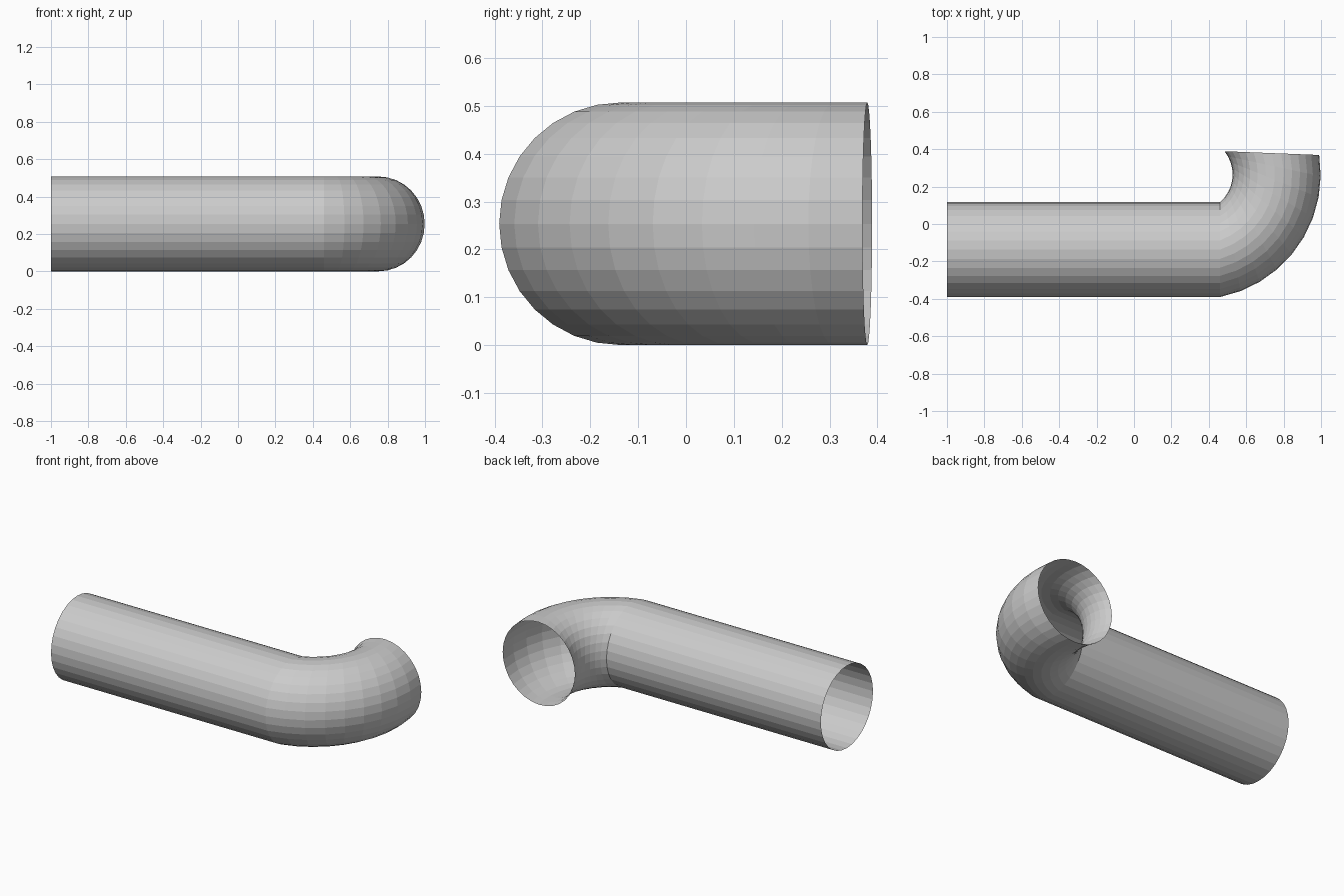
import bpy, bmesh, math
from mathutils import Vector, Matrix

if "Cube" in bpy.data.objects:
    bpy.data.objects.remove(bpy.data.objects["Cube"])

SIDES, BEND_STEPS = 32, 9
R = 0.2535                      # pipe radius
Y0 = -0.137                     # axis of the straight run
X_START, X_BEND = -1.0, 0.46
SWEEP = math.radians(87.73)     # bend angle
CENTRE = Vector((0.330, 0.265, 0))

grey = bpy.data.materials.new("grey")
grey.diffuse_color = (0.6, 0.6, 0.6, 1)
grey.use_nodes = True
grey.node_tree.nodes["Principled BSDF"].inputs["Base Color"].default_value = grey.diffuse_color


def ring(bm, x, angle=0.0):
    """Circle of the pipe at x, swung round the bend centre."""
    rot = Matrix.Rotation(angle, 3, 'Z')
    verts = []
    for i in range(SIDES):
        a = 2 * math.pi * i / SIDES
        p = Vector((x, Y0 + R * math.cos(a), R + R * math.sin(a)))
        verts.append(bm.verts.new(rot @ (p - CENTRE) + CENTRE))
    return verts


# Open pipe: straight run, then a bend spun about the vertical axis
bm = bmesh.new()
rings = [ring(bm, X_START)]
rings += [ring(bm, X_BEND, SWEEP * k / BEND_STEPS) for k in range(BEND_STEPS + 1)]
for a, b in zip(rings, rings[1:]):
    for i in range(SIDES):
        j = (i + 1) % SIDES
        bm.faces.new((a[i], a[j], b[j], b[i]))
bmesh.ops.recalc_face_normals(bm, faces=bm.faces)

mesh = bpy.data.meshes.new("bent_pipe")
bm.to_mesh(mesh)
bm.free()
mesh.materials.append(grey)
bpy.context.collection.objects.link(bpy.data.objects.new("bent_pipe", mesh))
